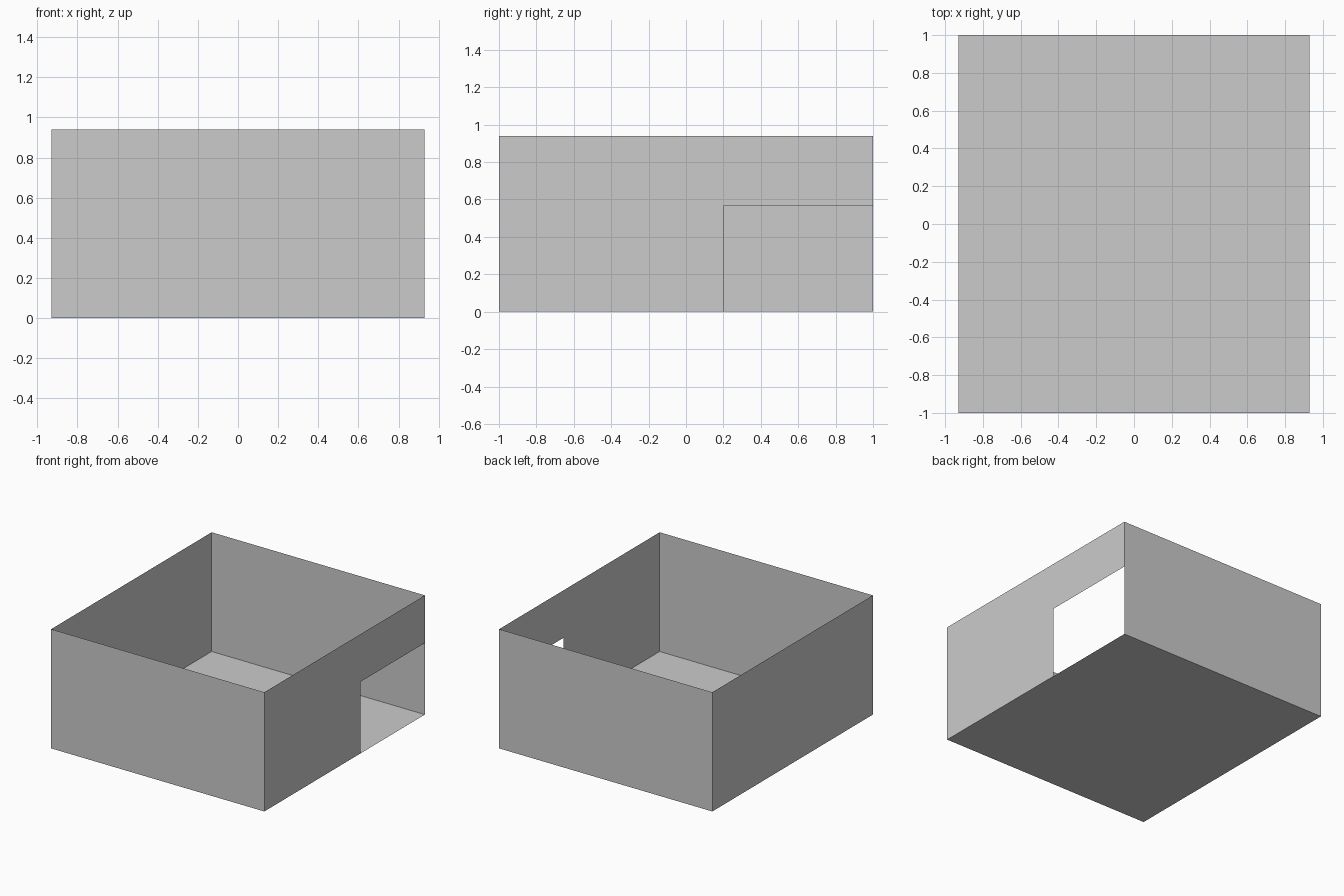
import bpy

if "Cube" in bpy.data.objects:
    bpy.data.objects.remove(bpy.data.objects["Cube"])

W, D, H = 0.93, 1.0, 0.94          # half width, half depth, wall height
DOOR_Y, DOOR_H = 0.2, 0.565        # doorway start and height


def panel(name, pts):
    """Thin single-sheet panel from an outline."""
    me = bpy.data.meshes.new(name)
    me.from_pydata(pts, [], [list(range(len(pts)))])
    ob = bpy.data.objects.new(name, me)
    bpy.context.collection.objects.link(ob)
    return ob


def wall(name, a, b):
    """Full-height wall between two floor corners."""
    return panel(name, [(*a, 0), (*b, 0), (*b, H), (*a, H)])


# Floor
panel("floor", [(-W, -D, 0), (W, -D, 0), (W, D, 0), (-W, D, 0)])

# Plain walls
wall("front_wall", (-W, -D), (W, -D))
wall("back_wall", (W, D), (-W, D))
wall("left_wall", (-W, D), (-W, -D))

# Right wall with a doorway in the back corner
profile = [(-D, 0), (DOOR_Y, 0), (DOOR_Y, DOOR_H), (D, DOOR_H), (D, H), (-D, H)]
panel("right_wall", [(W, y, z) for y, z in profile])
